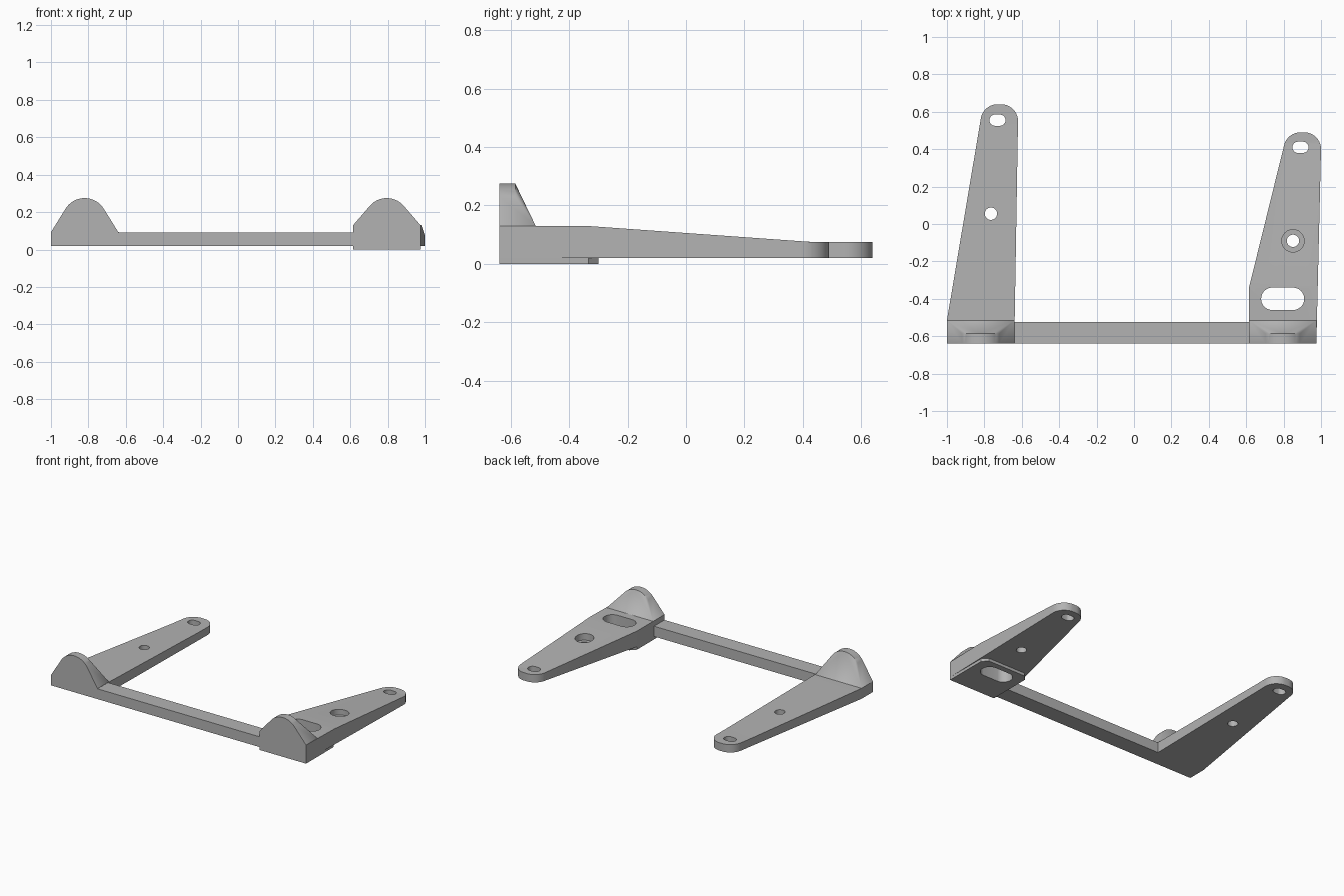
import bpy, bmesh, math
from mathutils import Vector, geometry

if "Cube" in bpy.data.objects:
    bpy.data.objects.remove(bpy.data.objects["Cube"], do_unlink=True)

grey = bpy.data.materials.new("plain grey")
grey.use_nodes = True
grey.diffuse_color = (0.45, 0.45, 0.45, 1)
grey.node_tree.nodes["Principled BSDF"].inputs["Base Color"].default_value = (0.45, 0.45, 0.45, 1)

FRONT, RIDGE, FOOT = -0.64, -0.585, -0.515   # depth stations of the lugs
UNDER = 0.02                                 # underside of arms and bar


def finish(name, bm):
    bmesh.ops.recalc_face_normals(bm, faces=bm.faces[:])
    mesh = bpy.data.meshes.new(name)
    bm.to_mesh(mesh)
    bm.free()
    mesh.materials.append(grey)
    obj = bpy.data.objects.new(name, mesh)
    bpy.context.collection.objects.link(obj)
    return obj


def activate(obj):
    bpy.ops.object.select_all(action='DESELECT')
    obj.select_set(True)
    bpy.context.view_layer.objects.active = obj


def stadium(cx, cy, half, r, n=48):
    """Points round two circles set half apart from the centre in x."""
    pts = []
    for i in range(n):
        a = math.tau * (i + 0.5) / n
        pts.append((cx + math.copysign(half, math.cos(a)) + r * math.cos(a), cy + r * math.sin(a)))
    return pts


def prism(outline, z0, z1):
    bm = bmesh.new()
    base = bm.faces.new([bm.verts.new((x, y, z0)) for x, y in outline])
    ext = bmesh.ops.extrude_face_region(bm, geom=[base], use_keep_orig=True)
    for v in ext["geom"]:
        if isinstance(v, bmesh.types.BMVert):
            v.co.z = z1
    return bm


def hull_outline(pts):
    return [pts[i] for i in geometry.convex_hull_2d([Vector(p) for p in pts])]


def cut(obj, outline, z0=-0.1, z1=0.4):
    cutter = finish("cutter", prism(outline, z0, z1))
    cutter.hide_render = True
    mod = obj.modifiers.new("hole", 'BOOLEAN')
    mod.operation, mod.solver, mod.object = 'DIFFERENCE', 'EXACT', cutter
    activate(obj)
    bpy.ops.object.modifier_apply(modifier=mod.name)
    bpy.data.objects.remove(cutter, do_unlink=True)


def arm(name, corners, tip, slope):
    """Tapered arm; slope is (start y, start z, end y, end z) of its top."""
    y0, z0, y1, z1 = slope
    bm = prism(hull_outline(corners + tip), UNDER, z0)
    for y in (y0, y1):
        bmesh.ops.bisect_plane(bm, geom=bm.verts[:] + bm.edges[:] + bm.faces[:],
                               plane_co=(0, y, 0), plane_no=(0, 1, 0))
    for v in bm.verts:
        if v.co.z > UNDER + 0.01:
            t = min(max((v.co.y - y0) / (y1 - y0), 0), 1)
            v.co.z = z0 + (z1 - z0) * t
    return finish(name, bm)


def lug(name, x0, x1, base):
    """Rounded upright whose back fans out to the foot line."""
    cx, r, top = (x0 + x1) / 2, 0.12, 0.275
    bm = bmesh.new()
    for y in (FRONT, RIDGE):
        for i in range(33):
            a = math.pi * i / 32
            bm.verts.new((cx + r * math.cos(a), y, top - r + r * math.sin(a)))
    for y in (FRONT, FOOT):
        for x in (x0, x1):
            bm.verts.new((x, y, base))
    res = bmesh.ops.convex_hull(bm, input=bm.verts[:])
    loose = {v for v in res["geom_interior"] + res["geom_unused"] if isinstance(v, bmesh.types.BMVert)}
    bmesh.ops.delete(bm, geom=list(loose), context='VERTS')
    bmesh.ops.dissolve_limit(bm, angle_limit=0.01, verts=bm.verts[:], edges=bm.edges[:])
    return finish(name, bm)


# Right side (-x): long arm and lug
RX0, RX1, RZ = -1.0, -0.64, 0.093
right_arm = arm("right_arm", [(RX0, FRONT), (RX0, FOOT), (RX1, FRONT)],
                stadium(-0.72, 0.55, 0.01, 0.09), (FOOT, RZ, 0.46, 0.075))
cut(right_arm, stadium(-0.73, 0.555, 0.013, 0.03))
cut(right_arm, stadium(-0.765, 0.055, 0, 0.033))
right_lug = lug("right_lug", RX0, RX1, RZ)

# Left side (+x): short thicker arm, lug and bottom pad
LX0, LX1, LZ = 0.615, 0.975, 0.13
big_slot = stadium(0.795, -0.40, 0.055, 0.06)
left_arm = arm("left_arm", [(LX0, FRONT), (LX0, -0.34), (LX1, FRONT)],
               stadium(0.9, 0.40, 0.01, 0.09), (-0.34, LZ, 0.43, 0.075))
cut(left_arm, stadium(0.89, 0.41, 0.013, 0.03))
cut(left_arm, stadium(0.85, -0.09, 0, 0.033))
cut(left_arm, stadium(0.85, -0.09, 0, 0.06), 0.07)
cut(left_arm, big_slot)
left_lug = lug("left_lug", LX0, LX1, LZ)

c, back = 0.035, -0.30
pad = finish("left_pad", prism([(LX0, FRONT), (LX1, FRONT), (LX1, back - c), (LX1 - c, back),
                                (LX0 + c, back), (LX0, back - c)], 0, UNDER))
cut(pad, big_slot)

# Cross bar joining the two sides
bar = finish("cross_bar", prism([(RX1, FRONT), (LX0, FRONT), (LX0, -0.525), (RX1, -0.525)],
                                UNDER, 0.092))

for obj in (right_arm, right_lug, left_arm, left_lug, pad, bar):
    activate(obj)
    bpy.ops.object.shade_smooth_by_angle(angle=math.radians(25))
